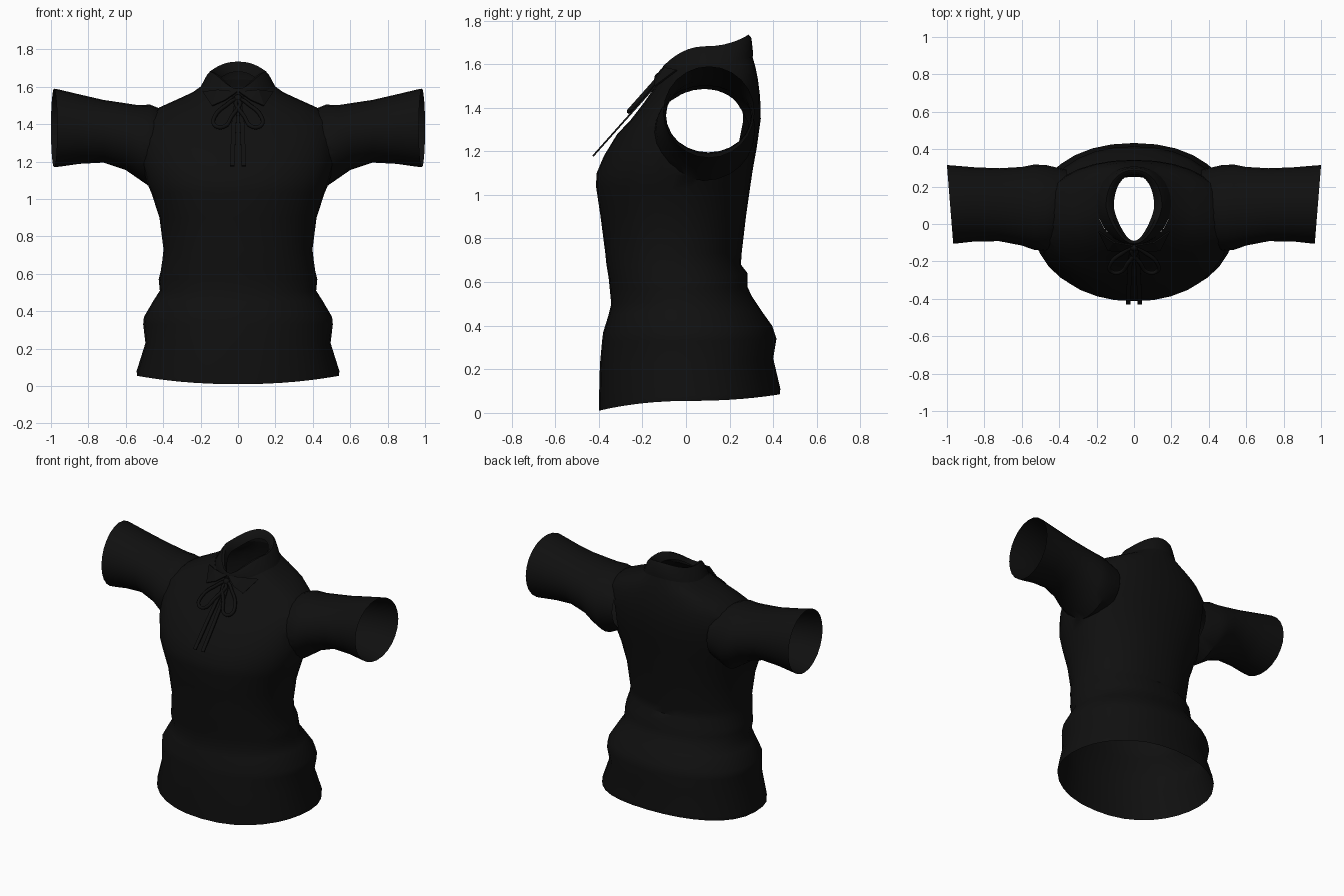
import bpy, bmesh, math
from mathutils import Vector

if "Cube" in bpy.data.objects:
    bpy.data.objects.remove(bpy.data.objects["Cube"])

black = bpy.data.materials.new("black_cloth")
black.diffuse_color = (0.005, 0.005, 0.005, 1)
black.use_nodes = True
black.node_tree.nodes["Principled BSDF"].inputs["Base Color"].default_value = black.diffuse_color
cap_mat = bpy.data.materials.new("temporary_cap")


def finish(bm, name, mats=(black,)):
    me = bpy.data.meshes.new(name)
    bm.to_mesh(me)
    bm.free()
    ob = bpy.data.objects.new(name, me)
    bpy.context.collection.objects.link(ob)
    for m in mats:
        me.materials.append(m)
    return ob


def smooth(ob, angle=40):
    bpy.ops.object.select_all(action='DESELECT')
    ob.select_set(True)
    bpy.context.view_layer.objects.active = ob
    bpy.ops.object.shade_smooth_by_angle(angle=math.radians(angle))


def loft(bm, rings, caps=False):
    """Skin closed rings; caps get material 1 so they can be removed later."""
    vs = [[bm.verts.new(p) for p in r] for r in rings]
    n = len(vs[0])
    for a, b in zip(vs, vs[1:]):
        for i in range(n):
            j = (i + 1) % n
            bm.faces.new((a[i], a[j], b[j], b[i]))
    if caps:
        for r in (vs[0], vs[-1]):
            c = bm.verts.new(sum((v.co for v in r), Vector()) / n)
            for i in range(n):
                bm.faces.new((r[i], r[(i + 1) % n], c)).material_index = 1
    bmesh.ops.recalc_face_normals(bm, faces=bm.faces[:])


def torso_ring(hw, yf, yb, zf, zs, zb, pinch=0, p=0.92, n=32):
    """Oval ring whose height differs at front, sides and back."""
    pts = []
    for i in range(n):
        a = 2 * math.pi * i / n
        c, s = math.cos(a), math.sin(a)
        x = hw * math.copysign(abs(c) ** p, c) * (1 + pinch * min(s, 0))
        y = (yf + yb) / 2 + (yb - yf) / 2 * math.copysign(abs(s) ** p, s)
        z = zs + ((zb if s > 0 else zf) - zs) * s * s
        pts.append((x, y, z))
    return pts


# body: half width, front y, back y, then height at front, side and back
body_rings = [
    (.540, -.40, .430, .01, .055, .085), (.542, -.40, .433, .03, .08, .11),
    (.495, -.395, .40, .22, .23, .25), (.507, -.385, .415, .33, .33, .34),
    (.503, -.38, .395, .37, .37, .40), (.45, -.355, .345, .45, .46, .47),
    (.418, -.343, .305, .50, .51, .53), (.424, -.35, .283, .57, .57, .575),
    (.414, -.355, .283, .62, .61, .64), (.405, -.365, .252, .68, .67, .68),
    (.398, -.37, .255, .73, .73, .73), (.42, -.392, .275, .90, .90, .90),
    (.462, -.413, .295, 1.04, 1.03, 1.04), (.488, -.41, .307, 1.10, 1.09, 1.12),
    (.515, -.376, .325, 1.18, 1.20, 1.22), (.52, -.315, .343, 1.28, 1.33, 1.35),
    (.49, -.257, .34, 1.34, 1.43, 1.45), (.42, -.195, .33, 1.42, 1.49, 1.53),
    (.32, -.16, .32, 1.47, 1.535, 1.58), (.24, -.125, .312, 1.52, 1.572, 1.61),
    (.195, -.10, .303, 1.55, 1.605, 1.64)]
bm = bmesh.new()
loft(bm, [torso_ring(*r) for r in body_rings], True)
shirt = finish(bm, "shirt_body_and_sleeves", (black, cap_mat))

# sleeves: x, front y, back y, bottom z, top z
sleeve_rings = [
    (.36, -.10, .29, 1.12, 1.46), (.47, -.145, .315, 1.065, 1.505),
    (.535, -.138, .318, 1.11, 1.502), (.60, -.115, .305, 1.155, 1.512),
    (.72, -.092, .298, 1.195, 1.53), (.85, -.093, .303, 1.188, 1.56),
    (.955, -.103, .313, 1.173, 1.585), (.975, -.105, .315, 1.17, 1.59)]
bm = bmesh.new()
for side in (1, -1):
    rings = []
    for x, yf, yb, zb, zt in sleeve_rings:
        ring = []
        for i in range(24):
            a = 2 * math.pi * i / 24
            y = (yf + yb) / 2 + (yb - yf) / 2 * math.cos(a)
            z = (zb + zt) / 2 + (zt - zb) / 2 * math.sin(a)
            skew = (y - .1) * .08 * (x > .9)      # cuff leans outward at the back
            ring.append((side * (x + skew + .008 * (x > .96)), y, z))
        rings.append(ring)
    loft(bm, rings, True)
sleeves = finish(bm, "sleeve_helper", (black, cap_mat))

# join sleeves to the body, then open hem, neck and cuffs
mod = shirt.modifiers.new("join", 'BOOLEAN')
mod.operation, mod.solver, mod.object = 'UNION', 'EXACT', sleeves
bpy.context.view_layer.objects.active = shirt
bpy.ops.object.modifier_apply(modifier="join")
bpy.data.objects.remove(sleeves)
bm = bmesh.new()
bm.from_mesh(shirt.data)
bmesh.ops.delete(bm, geom=[f for f in bm.faces if f.material_index == 1], context='FACES')
bm.to_mesh(shirt.data)
bm.free()
shirt.data.materials.pop(index=1)
bpy.data.materials.remove(cap_mat)
smooth(shirt)

# standing collar band, folded over at the top
bm = bmesh.new()
loft(bm, [torso_ring(*r) for r in [
    (.20, -.108, .308, 1.545, 1.60, 1.635, .1), (.192, -.112, .308, 1.56, 1.615, 1.65, .15),
    (.165, -.11, .30, 1.58, 1.665, 1.72, .25), (.15, -.105, .288, 1.59, 1.682, 1.735, .3),
    (.135, -.10, .278, 1.585, 1.678, 1.73, .4), (.108, -.09, .265, 1.56, 1.635, 1.68, .4)]])
smooth(finish(bm, "collar_band"), 50)

# collar points lying on the chest
bm = bmesh.new()
for side in (1, -1):
    pts = [(.005, -.118, 1.575), (.11, -.10, 1.585), (.19, -.045, 1.575),
           (.14, -.145, 1.50), (.07, -.148, 1.53)]
    v = [bm.verts.new((side * x, y, z)) for x, y, z in pts]
    for f in ((0, 1, 4), (1, 3, 4), (1, 2, 3)):
        bm.faces.new([v[i] for i in f])
bmesh.ops.recalc_face_normals(bm, faces=bm.faces[:])
flaps = finish(bm, "collar_points")
flaps.modifiers.new("thickness", 'SOLIDIFY').thickness = .008


def bow_y(z):
    return -.11 - .89 * (1.54 - z)


# bow loops as thin cords
cu = bpy.data.curves.new("bow_loops", 'CURVE')
cu.dimensions, cu.bevel_depth, cu.bevel_resolution = '3D', .011, 1
cu.resolution_u = 4
for side in (1, -1):
    pts = [(0, 1.53), (.065, 1.50), (.125, 1.44), (.125, 1.395), (.08, 1.385), (.035, 1.44)]
    sp = cu.splines.new('BEZIER')
    sp.bezier_points.add(len(pts) - 1)
    for b, (x, z) in zip(sp.bezier_points, pts):
        b.co = (side * x, bow_y(z) - .012, z)
        b.handle_left_type = b.handle_right_type = 'AUTO'
    sp.use_cyclic_u = True
cu.materials.append(black)
bpy.context.collection.objects.link(bpy.data.objects.new("bow_loops", cu))

# two hanging ribbon tails
bm = bmesh.new()
for side in (1, -1):
    row = []
    for x, z in ((.008, 1.53), (.02, 1.44), (.026, 1.32), (.03, 1.18)):
        row.append([bm.verts.new((side * (x + d), bow_y(z), z)) for d in (-.012, .012)])
    for a, b in zip(row, row[1:]):
        bm.faces.new((a[0], a[1], b[1], b[0]))
bmesh.ops.recalc_face_normals(bm, faces=bm.faces[:])
tails = finish(bm, "bow_tails")
tails.modifiers.new("thickness", 'SOLIDIFY').thickness = .008

# knot
bm = bmesh.new()
bmesh.ops.create_uvsphere(bm, u_segments=12, v_segments=8, radius=1)
for v in bm.verts:
    v.co = (v.co.x * .022, v.co.y * .02 - .125, v.co.z * .025 + 1.535)
smooth(finish(bm, "bow_knot"), 60)
